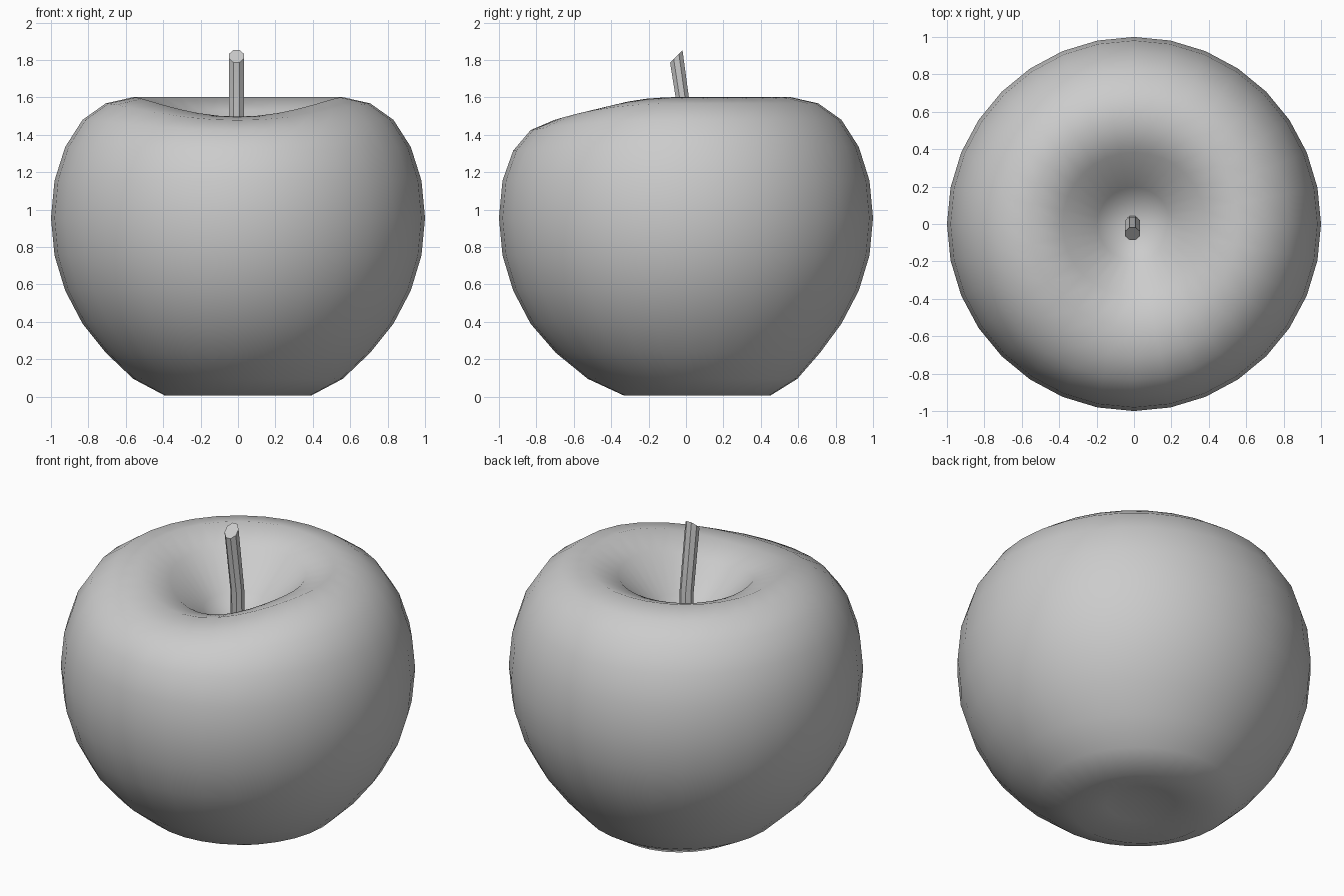
import bpy, bmesh, math
from mathutils import Vector

if "Cube" in bpy.data.objects:
    bpy.data.objects.remove(bpy.data.objects["Cube"])

SEG = 32


def make_object(name, bm, angle):
    bmesh.ops.recalc_face_normals(bm, faces=bm.faces)
    mesh = bpy.data.meshes.new(name)
    bm.to_mesh(mesh)
    bm.free()
    ob = bpy.data.objects.new(name, mesh)
    bpy.context.collection.objects.link(ob)
    bpy.ops.object.select_all(action='DESELECT')
    ob.select_set(True)
    bpy.context.view_layer.objects.active = ob
    bpy.ops.object.shade_smooth_by_angle(angle=math.radians(angle))
    return ob


def skin(bm, rings):
    for a, b in zip(rings, rings[1:]):
        n = len(a)
        for i in range(n):
            j = (i + 1) % n
            bm.faces.new((a[i], a[j], b[j], b[i]))


# Fruit body: radius, height, front drop of the rim, sideways shift in y
profile = [
    (.195, .04, 0, .06), (.39, .005, 0, .06), (.56, .095, 0, .035),
    (.707, .235, 0, .01), (.831, .39, 0, 0), (.924, .567, 0, 0),
    (.981, .755, 0, 0), (1, .955, 0, 0), (.981, 1.155, 0, 0),
    (.924, 1.335, .02, 0), (.831, 1.48, .055, 0), (.707, 1.568, .09, 0),
    (.556, 1.602, .105, 0), (.383, 1.53, .09, 0), (.195, 1.33, .03, 0),
]
bm = bmesh.new()
rings = []
for r, z, drop, shift in profile:
    ring = []
    for i in range(SEG):
        a = 2 * math.pi * i / SEG
        front = max(0, -math.sin(a)) ** 2.5
        ring.append(bm.verts.new((r * math.cos(a), r * math.sin(a) + shift,
                                  z - drop * front)))
    rings.append(ring)
skin(bm, rings)
for ring, pole in ((rings[0], (0, .06, .06)), (rings[-1], (0, 0, 1.17))):
    p = bm.verts.new(pole)
    for i in range(SEG):
        bm.faces.new((ring[i], ring[(i + 1) % SEG], p))
make_object("fruit_body", bm, 80)

# Stem: upright base, slight bend, slanted cut end
bm = bmesh.new()
rings = []
for y, z, slant in ((.01, 1.12, 0), (.005, 1.43, 0), (-.052, 1.82, .9)):
    ring = []
    for i in range(8):
        a = 2 * math.pi * (i + .5) / 8
        dy = .04 * math.sin(a)
        ring.append(bm.verts.new((-.008 + .042 * math.cos(a), y + dy * .9,
                                  z + dy * slant)))
    rings.append(ring)
skin(bm, rings)
bm.faces.new(rings[-1])
bm.faces.new(rings[0])
make_object("stem", bm, 30)
